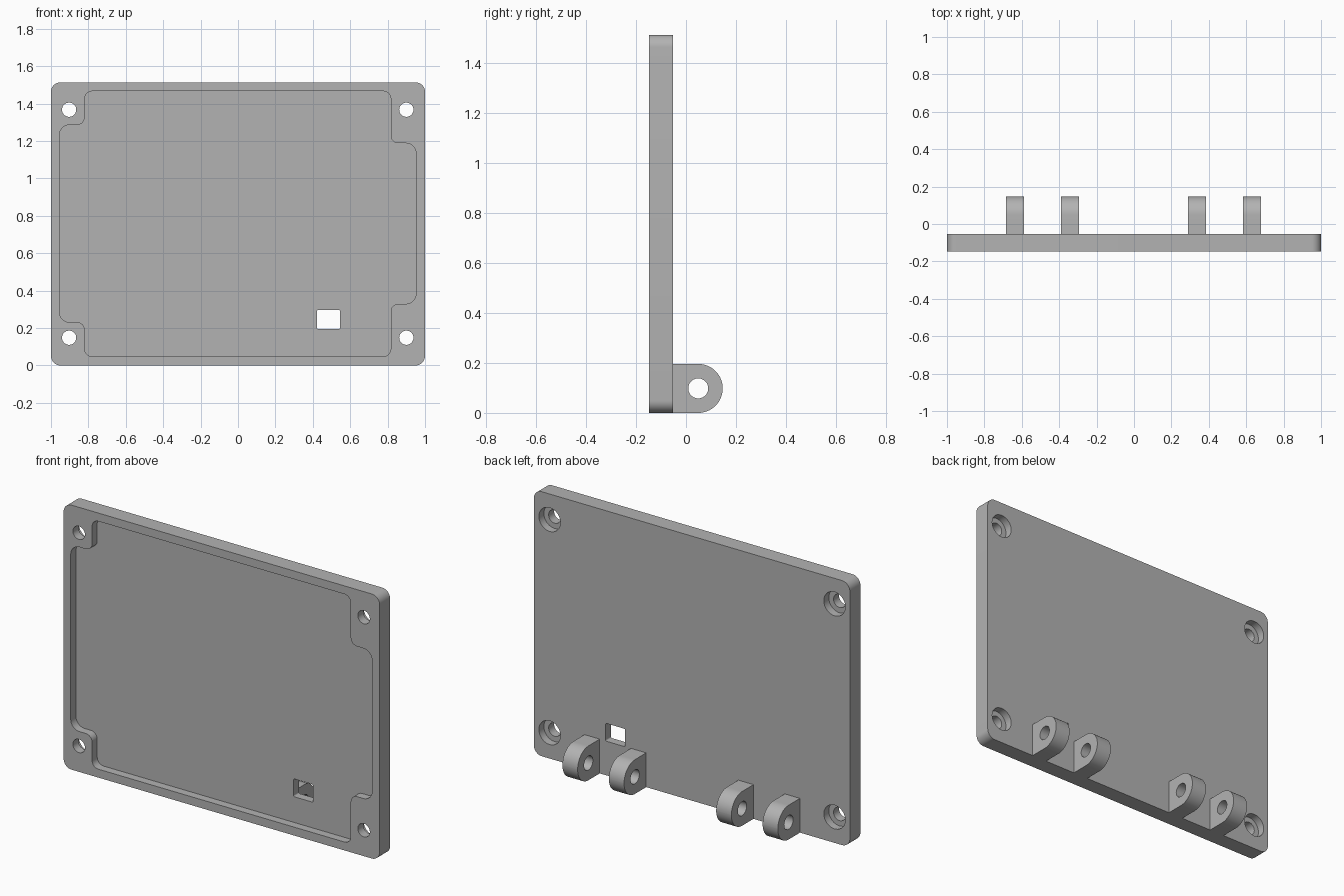
import bpy, bmesh
from math import sin, cos, pi, radians
from mathutils import Vector

cube = bpy.data.objects.get("Cube")
if cube:
    bpy.data.objects.remove(cube, do_unlink=True)

grey = bpy.data.materials.new("Plain grey")
grey.use_nodes = True
COLOUR = (0.45, 0.45, 0.45, 1)
grey.diffuse_color = COLOUR
grey.node_tree.nodes["Principled BSDF"].inputs["Base Color"].default_value = COLOUR

FRONT, BACK, HEIGHT = -0.148, -0.053, 1.513
POCKET_DEPTH, BORE_DEPTH = 0.047, 0.045


def rounded(corners, steps=10):
    """Outline from right-angled corners (u, v, radius)."""
    out = []
    for i, (u, v, r) in enumerate(corners):
        p = Vector((u, v))
        if r == 0:
            out.append(p)
            continue
        a = (Vector(corners[i - 1][:2]) - p).normalized() * r
        b = (Vector(corners[(i + 1) % len(corners)][:2]) - p).normalized() * r
        for k in range(steps + 1):
            t = pi / 2 * k / steps
            out.append(p + a + b - b * cos(t) - a * sin(t))
    return out


def rectangle(u0, v0, u1, v1, r):
    return rounded([(u0, v0, r), (u1, v0, r), (u1, v1, r), (u0, v1, r)])


def circle(u, v, r, n=48):
    return [Vector((u + r * cos(2 * pi * k / n), v + r * sin(2 * pi * k / n))) for k in range(n)]


def prism(name, outline, axis, start, end):
    """Solid from an outline in xz (axis y) or yz (axis x)."""
    place = (lambda p: (p.x, start, p.y)) if axis == "y" else (lambda p: (start, p.x, p.y))
    step = Vector((0, end - start, 0)) if axis == "y" else Vector((end - start, 0, 0))
    bm = bmesh.new()
    face = bm.faces.new([bm.verts.new(place(p)) for p in outline])
    new = bmesh.ops.extrude_face_region(bm, geom=[face])["geom"]
    bmesh.ops.translate(bm, vec=step, verts=[g for g in new if isinstance(g, bmesh.types.BMVert)])
    bmesh.ops.recalc_face_normals(bm, faces=bm.faces)
    mesh = bpy.data.meshes.new(name)
    bm.to_mesh(mesh)
    bm.free()
    mesh.materials.append(grey)
    ob = bpy.data.objects.new(name, mesh)
    bpy.context.collection.objects.link(ob)
    return ob


def activate(ob):
    bpy.ops.object.select_all(action="DESELECT")
    ob.select_set(True)
    bpy.context.view_layer.objects.active = ob


def cut(ob, outline, axis, start, end):
    cutter = prism("cutter", outline, axis, start, end)
    cutter.hide_render = True
    mod = ob.modifiers.new("cut", "BOOLEAN")
    mod.operation, mod.solver, mod.object = "DIFFERENCE", "EXACT", cutter
    activate(ob)
    bpy.ops.object.modifier_apply(modifier=mod.name)
    bpy.data.objects.remove(cutter, do_unlink=True)


def finish(ob):
    activate(ob)
    bpy.ops.object.shade_smooth_by_angle(angle=radians(30))


# Cover plate with rounded corners
plate = prism("cover_plate", rectangle(-1, 0, 1, HEIGHT, 0.05), "y", FRONT, BACK)

# Front pocket, stepped around the screw corners
L, l, r, R = -0.955, -0.82, 0.817, 0.952
low, high, s, w = 0.048, 1.466, 0.04, 0.055
pocket = rounded([
    (l, low, s), (r, low, s), (r, 0.329, s), (R, 0.329, w),
    (R, 1.188, w), (r, 1.188, s), (r, high, s), (l, high, s),
    (l, 1.286, s), (L, 1.286, w), (L, 0.231, w), (l, 0.231, s)])
cut(plate, pocket, "y", FRONT - 0.1, FRONT + POCKET_DEPTH)

# Window through the plate
cut(plate, rectangle(0.422, 0.195, 0.546, 0.297, 0.008), "y", FRONT - 0.1, BACK + 0.1)

# Screw holes, counterbored from the back
for x in (-0.903, 0.9):
    for z in (0.148, 1.367):
        cut(plate, circle(x, z, 0.038), "y", FRONT - 0.1, BACK + 0.1)
        cut(plate, circle(x, z, 0.068), "y", BACK - BORE_DEPTH, BACK + 0.1)
finish(plate)

# Hinge lugs along the lower back edge
RADIUS = 0.098
TIP = 0.147
for i, x in enumerate((-0.684, -0.39, 0.289, 0.583)):
    side = rounded([(BACK, 0, 0), (TIP, 0, RADIUS), (TIP, 2 * RADIUS, RADIUS),
                    (BACK, 2 * RADIUS, 0)], 16)
    lug = prism(f"hinge_lug_{i + 1}", side, "x", x, x + 0.096)
    cut(lug, circle(TIP - RADIUS, RADIUS, 0.04), "x", x - 0.1, x + 0.2)
    finish(lug)
